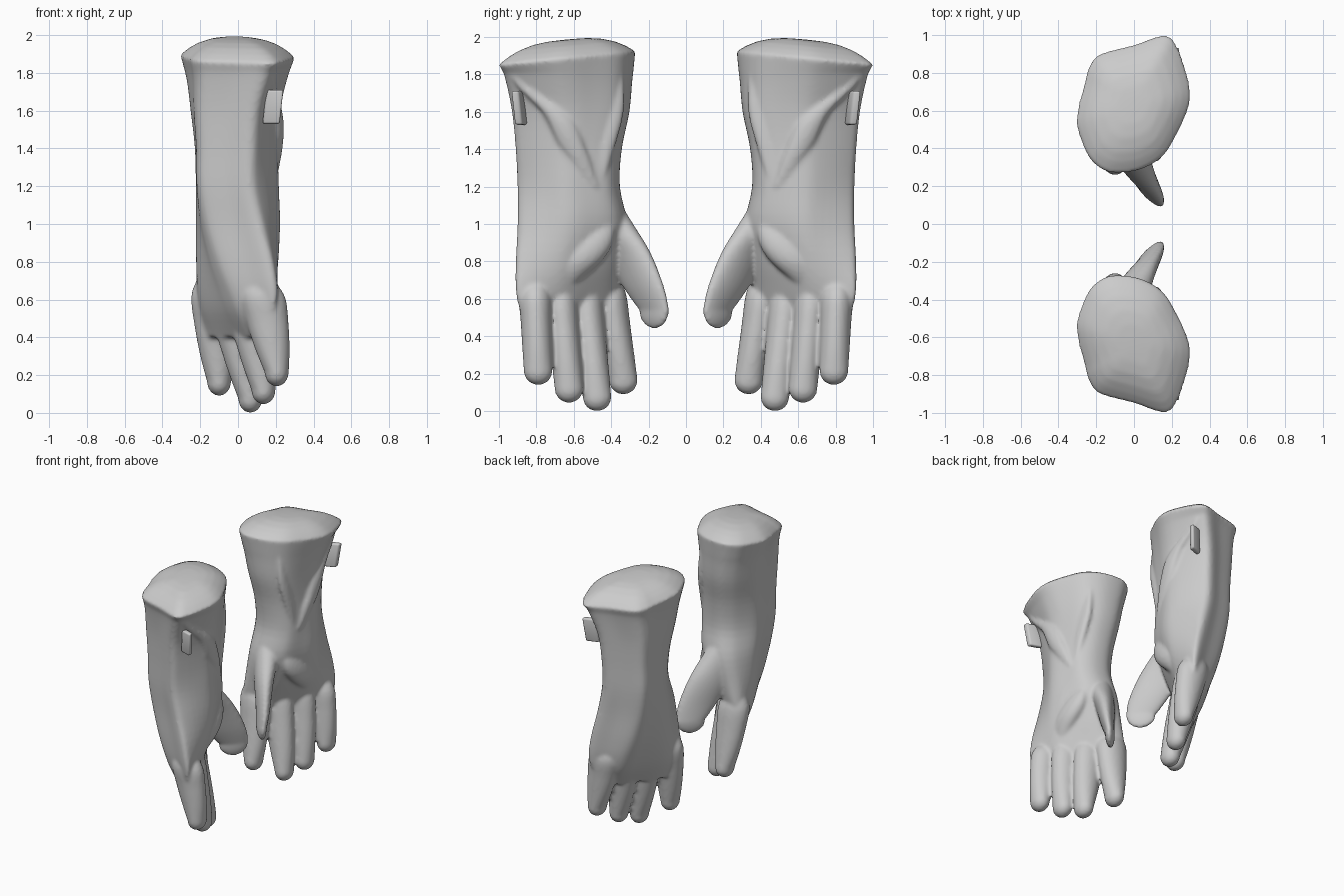
import bpy, bmesh, math
from mathutils import Vector

cube = bpy.data.objects.get("Cube")
if cube:
    bpy.data.objects.remove(cube, do_unlink=True)

fabric = bpy.data.materials.new("light_grey_fabric")
fabric.use_nodes = True
grey = (0.6, 0.6, 0.6, 1)
fabric.diffuse_color = grey
fabric.node_tree.nodes["Principled BSDF"].inputs["Base Color"].default_value = grey

# Cross-section outline: across the hand's thickness, along its width
OUTLINE = [(.43, 1), (0, 1.02), (-.32, .92), (-.57, .75), (-.9, .39), (-1.02, .11),
           (-1.06, -.31), (-1.08, -.53), (-.95, -.72), (-.37, -.86), (.18, -1),
           (.52, -.78), (.95, -.25), (1.06, .06), (1.02, .39), (.92, .72), (.74, .89)]

# Gauntlet and palm sections: height, centre x, centre y, thickness, slant, half width
SECTIONS = [
    (1.885, 0, -.64, .28, .12, .36), (1.77, -.005, -.63, .25, .09, .335),
    (1.6, -.015, -.62, .225, .055, .31), (1.4, -.01, -.63, .21, .035, .28),
    (1.2, -.005, -.63, .21, .03, .27), (1.0, 0, -.61, .21, .07, .29),
    (.8, 0, -.62, .19, .13, .29), (.65, -.005, -.625, .155, .17, .285),
    (.53, -.015, -.615, .11, .18, .27), (.4, -.01, -.6, .05, .17, .22)]


def spline(points, u, closed=False):
    """Smooth interpolation through tuples at parameter u."""
    n = len(points)
    i = min(int(u), n - 1 if closed else n - 2)
    f = u - i
    pick = (lambda k: points[k % n]) if closed else (lambda k: points[max(0, min(n - 1, k))])
    return [b + .5 * f * (c - a + f * (2 * a - 5 * b + 4 * c - d + f * (3 * (b - c) + d - a)))
            for a, b, c, d in zip(*(pick(i + k) for k in (-1, 0, 1, 2)))]


def section_point(section, u, scale=1):
    z, cx, cy, thick, slant, half = section
    c, v = spline(OUTLINE, u, closed=True)
    return Vector((cx + scale * (thick * c - slant * v), cy + scale * half * v, z))


def section_at(z):
    for i, (upper, lower) in enumerate(zip(SECTIONS, SECTIONS[1:])):
        if z >= lower[0]:
            return spline(SECTIONS, i + (upper[0] - z) / (upper[0] - lower[0]))


def skin(bm, rings):
    """Join rings of points into a closed tube."""
    loops = [[bm.verts.new(p) for p in ring] for ring in rings]
    for a, b in zip(loops, loops[1:]):
        for i in range(len(a)):
            j = (i + 1) % len(a)
            bm.faces.new((a[i], a[j], b[j], b[i]))
    bm.faces.new(loops[0])
    bm.faces.new(loops[-1])


def oval(x, y, z, rx, ry, skew=0):
    angles = [math.tau * i / 24 for i in range(24)]
    return [Vector((x + rx * math.cos(a) + skew * ry * math.sin(a),
                    y + ry * math.sin(a), z)) for a in angles]


def digit(bm, stations, tip):
    """Tube through oval stations, closed by a rounded tip of the given depth."""
    last = len(stations) - 1
    rings = [oval(*spline(stations, last * i / 16)) for i in range(17)]
    x, y, z, rx, ry, skew = stations[-1]
    for step in range(1, 7):
        a = step / 6 * math.radians(85)
        k = math.cos(a)
        rings.append(oval(x, y, z - tip * math.sin(a), rx * k, ry * k, skew))
    skin(bm, rings)


def gauntlet(bm):
    steps = [i / 4 for i in range(4 * len(OUTLINE))]
    rings = []
    # Domed top inside a rim that rises towards the thumb side
    for f in (.1, .3, .5, .7, .85, .95, 1):
        ring = [section_point(SECTIONS[0], u, f) for u in steps]
        for p in ring:
            p.z += .1 * (1 - f ** 3) + .035 * (p.y + .64) / .36
        rings.append(ring)
    last = len(SECTIONS) - 1
    for i in range(3, 4 * last + 1):
        s = spline(SECTIONS, i / 4)
        rings.append([section_point(s, u) for u in steps])
    skin(bm, rings)


def fold(bm, z0, u0, z1, u1, radius, depth):
    """Soft cloth ridge lying sunk in the gauntlet surface."""
    rings = []
    for i in range(25):
        f = i / 24
        z = z0 + (z1 - z0) * f
        p = section_point(section_at(z), u0 + (u1 - u0) * f, depth)
        r = radius * (.4 + .6 * math.sin(math.pi * f))
        rings.append(oval(p.x, p.y, z, r, r * 1.8))
    skin(bm, rings)


def make_object(name, bm, side):
    for v in bm.verts:
        v.co.y *= side
    bmesh.ops.recalc_face_normals(bm, faces=bm.faces)
    mesh = bpy.data.meshes.new(name)
    bm.to_mesh(mesh)
    bm.free()
    mesh.materials.append(fabric)
    obj = bpy.data.objects.new(name, mesh)
    bpy.context.collection.objects.link(obj)
    for poly in mesh.polygons:
        poly.use_smooth = True
    return obj


# Fingers: root x, root y, tip x, tip y, tip height
FINGERS = [(.13, -.805, .205, -.79, .14), (.05, -.67, .135, -.625, .045),
           (-.045, -.535, .065, -.475, 0), (-.13, -.405, -.1, -.335, .09)]


def glove(name, side):
    bm = bmesh.new()
    gauntlet(bm)
    for x0, y0, x1, y1, low in FINGERS:
        end, stations = low + .075, [(x0 - .02, y0, .72, .06, .05, 0)]
        for f in (0, .35, .7, 1):
            stations.append((x0 + (x1 - x0) * f, y0 + (y1 - y0) * f, .62 + (end - .62) * f,
                             .118 - .054 * f * f, .087 - .01 * f, 0))
        digit(bm, stations, .075)
    # Thumb, a broad blade turned obliquely to the palm
    digit(bm, [(-.04, -.46, 1.14, .08, .09, 0), (-.03, -.4, .99, .1, .125, .4),
               (.005, -.31, .84, .085, .125, .65), (.055, -.225, .66, .062, .11, .75),
               (.08, -.17, .54, .045, .08, .8)], .1)
    # Folds of the cuff, then the heel of the palm
    fold(bm, 1.78, 10.8, 1.2, 14.4, .04, .95)
    fold(bm, 1.84, 15.8, 1.2, 14.8, .035, .91)
    fold(bm, 1.02, 15, .68, 12.5, .075, .77)
    obj = make_object(name, bm, side)
    remesh = obj.modifiers.new("blend", 'REMESH')
    remesh.mode = 'VOXEL'
    remesh.voxel_size = .012
    remesh.use_smooth_shade = True
    soften = obj.modifiers.new("soften", 'SMOOTH')
    soften.factor = .5
    soften.iterations = 6


def strap(name, side):
    """Small upright loop on the outer edge of the cuff."""
    bm = bmesh.new()
    bmesh.ops.create_cube(bm, size=1)
    for v in bm.verts:
        v.co = Vector((.185 + v.co.x * .09 + v.co.z * .02,
                       -.89 + v.co.y * .04 - v.co.x * .03 - v.co.z * .02,
                       1.62 + v.co.z * .18))
    obj = make_object(name, bm, side)
    bevel = obj.modifiers.new("round", 'BEVEL')
    bevel.width = .012
    bevel.segments = 3


for label, side in (("front", 1), ("back", -1)):
    glove(label + "_glove", side)
    strap(label + "_strap_loop", side)
